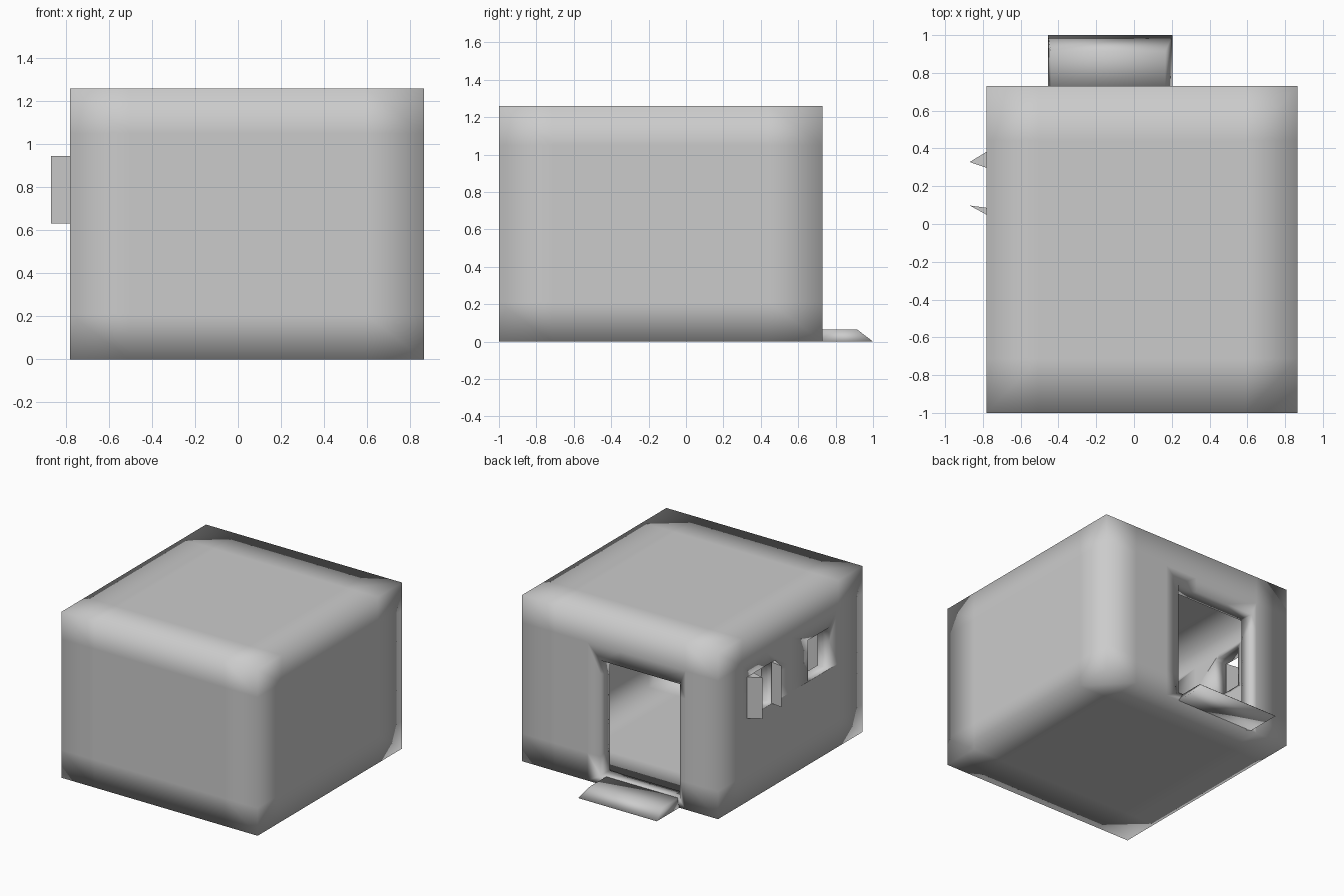
import bpy, bmesh

if "Cube" in bpy.data.objects:
    bpy.data.objects.remove(bpy.data.objects["Cube"])


def make_object(name, bm, smooth=True):
    bmesh.ops.recalc_face_normals(bm, faces=bm.faces)
    for f in bm.faces:
        f.smooth = smooth
    mesh = bpy.data.meshes.new(name)
    bm.to_mesh(mesh)
    bm.free()
    ob = bpy.data.objects.new(name, mesh)
    bpy.context.collection.objects.link(ob)
    return ob


def box(name, lo, hi, cuts=0):
    bm = bmesh.new()
    bmesh.ops.create_cube(bm, size=1)
    for v in bm.verts:
        v.co = [l + (c + 0.5) * (h - l) for c, l, h in zip(v.co, lo, hi)]
    if cuts:
        bmesh.ops.subdivide_edges(bm, edges=bm.edges[:], cuts=cuts, use_grid_fill=True)
    return make_object(name, bm)


def loft(name, bottom, top, z0, z1, smooth):
    """Closed solid between two outlines with equal point counts."""
    bm = bmesh.new()
    a = [bm.verts.new((x, y, z0)) for x, y in bottom]
    b = [bm.verts.new((x, y, z1)) for x, y in top]
    bm.faces.new(a)
    bm.faces.new(b)
    n = len(a)
    for i in range(n):
        j = (i + 1) % n
        bm.faces.new((a[i], a[j], b[j], b[i]))
    return make_object(name, bm, smooth)


# Hollow room shell
room = box("room_walls", (-0.78, -1, 0), (0.865, 0.73, 1.26), cuts=5)
cutters = [
    box("interior_cutter", (-0.68, -0.9, 0.06), (0.765, 0.62, 1.16), cuts=5),
    box("door_cutter", (-0.46, 0.5, 0.065), (0.205, 0.9, 0.94)),
    box("window_cutter_near", (-0.9, 0.07, 0.632), (-0.6, 0.32, 0.945)),
    box("window_cutter_far", (-0.9, -0.604, 0.632), (-0.6, -0.35, 0.945)),
]
for c in cutters:
    mod = room.modifiers.new(c.name, 'BOOLEAN')
    mod.operation = 'DIFFERENCE'
    mod.solver = 'EXACT'
    mod.object = c
bpy.context.view_layer.objects.active = room
room.select_set(True)
for mod in list(room.modifiers):
    bpy.ops.object.modifier_apply(modifier=mod.name)
for c in cutters:
    bpy.data.objects.remove(c, do_unlink=True)

# Sloped doorstep
loft("doorstep",
     [(-0.455, 0.72), (0.205, 0.72), (0.205, 1.0), (-0.455, 1.0)],
     [(-0.44, 0.72), (0.165, 0.72), (0.165, 0.914), (-0.44, 0.914)],
     0, 0.066, True)

# Open shutters on the nearer window
for name, outline in (
    ("shutter_left", [(-0.775, 0.386), (-0.87, 0.328), (-0.775, 0.296)]),
    ("shutter_right", [(-0.775, 0.085), (-0.87, 0.098), (-0.775, 0.046)]),
):
    loft(name, outline, outline, 0.632, 0.945, False)
